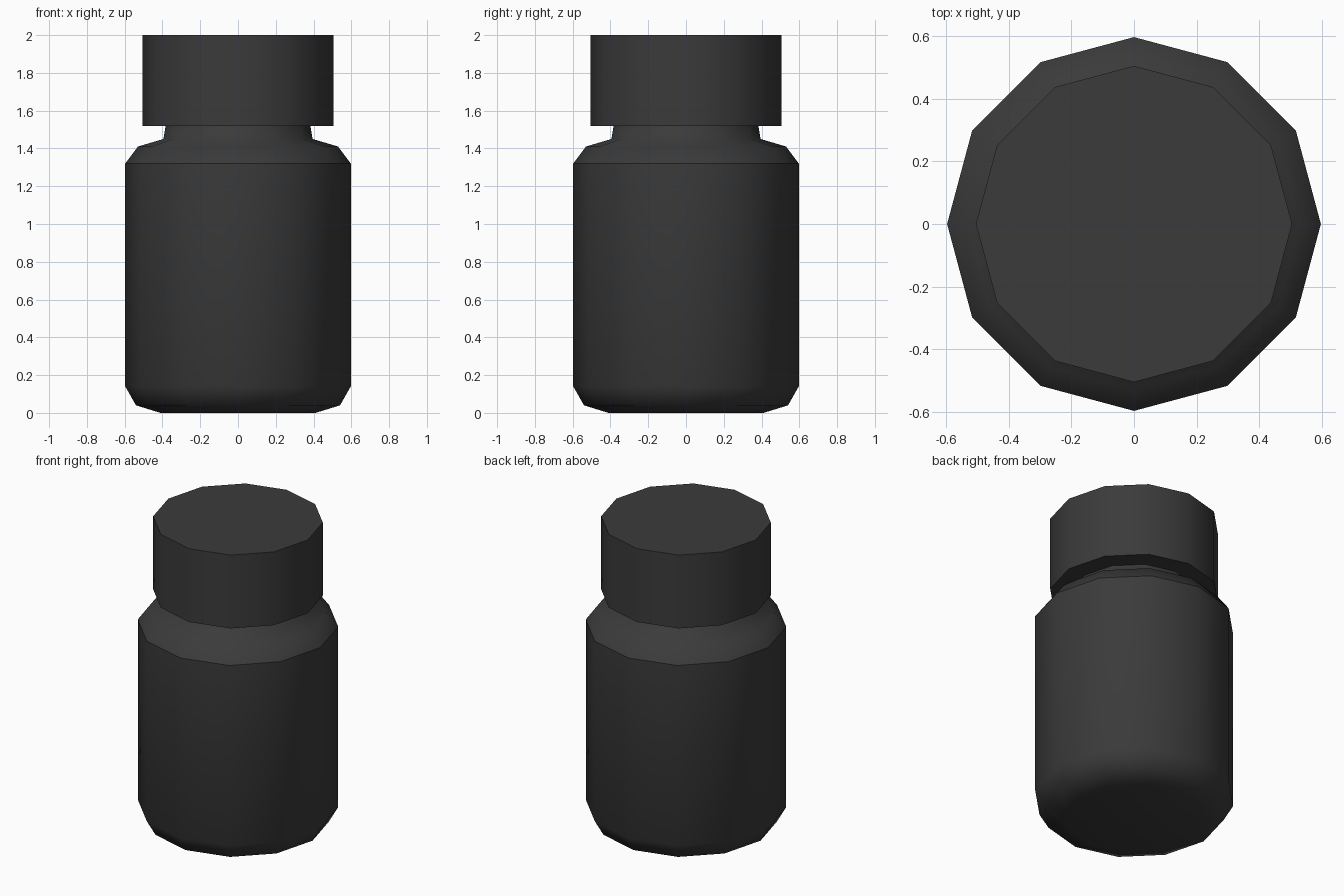
import bpy, bmesh, math

if "Cube" in bpy.data.objects:
    bpy.data.objects.remove(bpy.data.objects["Cube"])

SIDES = 12

plastic = bpy.data.materials.new("dark_plastic")
plastic.diffuse_color = (0.043, 0.043, 0.043, 1)
plastic.use_nodes = True
plastic.node_tree.nodes["Principled BSDF"].inputs["Base Color"].default_value = plastic.diffuse_color


def lathe(name, profile, sharp_rings):
    """Spin a (radius, z) profile into a closed 12-sided solid."""
    bm = bmesh.new()
    rings = []
    for r, z in profile:
        rings.append([bm.verts.new((r * math.cos(math.tau * i / SIDES),
                                    r * math.sin(math.tau * i / SIDES), z))
                      for i in range(SIDES)])
    for a, b in zip(rings, rings[1:]):
        for i in range(SIDES):
            j = (i + 1) % SIDES
            bm.faces.new((a[i], a[j], b[j], b[i]))
    bm.faces.new(rings[0][::-1])
    bm.faces.new(rings[-1])
    for f in bm.faces:
        f.smooth = True
    # Keep chosen horizontal rings crisp
    for k in sharp_rings:
        for i in range(SIDES):
            bm.edges.get((rings[k][i], rings[k][(i + 1) % SIDES])).smooth = False
    mesh = bpy.data.meshes.new(name)
    bm.to_mesh(mesh)
    bm.free()
    mesh.materials.append(plastic)
    obj = bpy.data.objects.new(name, mesh)
    bpy.context.collection.objects.link(obj)
    return obj


# Bottle: chamfered base, straight wall, shoulder and tapered neck
lathe("bottle_body",
      [(0.41, 0), (0.54, 0.04), (0.597, 0.14), (0.597, 1.32),
       (0.53, 1.41), (0.395, 1.45), (0.38, 1.54)],
      sharp_rings=[3, 6])

# Lid: plain drum overhanging the neck
lathe("lid", [(0.505, 1.52), (0.505, 2.0)], sharp_rings=[0, 1])
